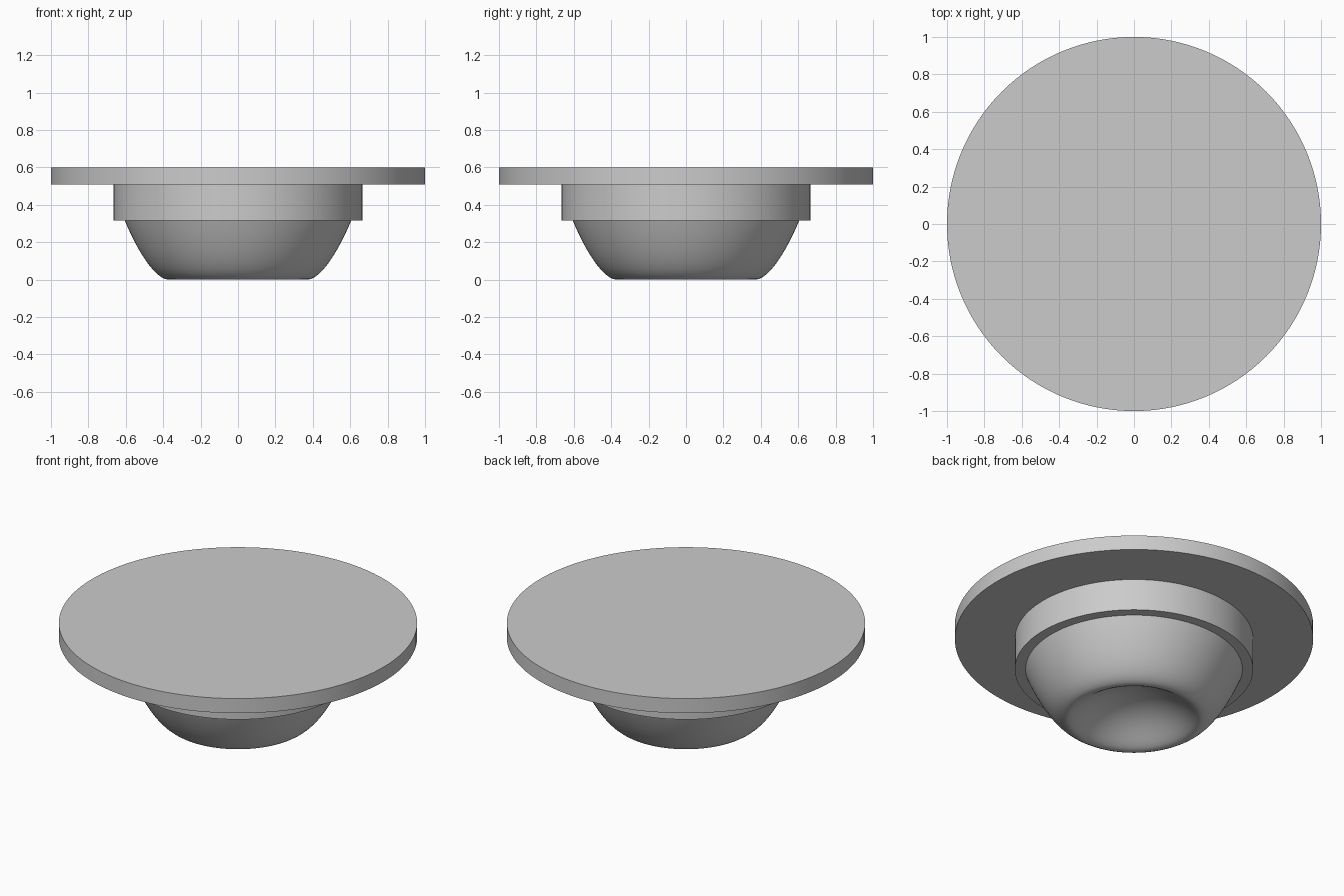
import bpy
import bmesh
import math

cube = bpy.data.objects.get("Cube")
if cube:
    bpy.data.objects.remove(cube, do_unlink=True)

# Single plain grey
grey = bpy.data.materials.new("light_grey")
grey.use_nodes = True
colour = (0.6, 0.6, 0.6, 1)
grey.diffuse_color = colour
grey.node_tree.nodes["Principled BSDF"].inputs["Base Color"].default_value = colour


def lathe(name, profile, segments=128):
    """Spin a profile of (radius, height) points around the z axis."""
    bm = bmesh.new()
    verts = [bm.verts.new((r, 0, z)) for r, z in profile]
    edges = [bm.edges.new(pair) for pair in zip(verts, verts[1:])]
    bmesh.ops.spin(bm, geom=verts + edges, cent=(0, 0, 0), axis=(0, 0, 1),
                   angle=math.tau, steps=segments, use_merge=False)
    bmesh.ops.remove_doubles(bm, verts=bm.verts, dist=1e-5)
    bmesh.ops.recalc_face_normals(bm, faces=bm.faces)
    mesh = bpy.data.meshes.new(name)
    bm.to_mesh(mesh)
    bm.free()
    mesh.materials.append(grey)
    obj = bpy.data.objects.new(name, mesh)
    bpy.context.collection.objects.link(obj)
    bpy.ops.object.select_all(action="DESELECT")
    obj.select_set(True)
    bpy.context.view_layer.objects.active = obj
    bpy.ops.object.shade_smooth_by_angle(angle=math.radians(35))
    return obj


def bezier(a, b, c, d, steps=14):
    """Points along a cubic curve in the (radius, height) plane."""
    ts = [i / steps for i in range(steps + 1)]
    return [tuple((1 - t) ** 3 * p + 3 * (1 - t) ** 2 * t * q
                  + 3 * (1 - t) * t * t * r + t ** 3 * s
                  for p, q, r, s in zip(a, b, c, d)) for t in ts]


# Wide flange and collar, stepped in one turned piece
flange_z, collar_z = 0.51, 0.315
lathe("flange_and_collar", [(0, 0.6), (1, 0.6), (1, flange_z), (0.665, flange_z),
                            (0.665, collar_z), (0.605, collar_z)])

# Rounded bowl, with a soft rim and a dished underside
outer = bezier((0.605, collar_z), (0.54, 0.16), (0.45, 0.01), (0.375, 0.0))
dish = bezier((0.375, 0.0), (0.31, 0.0), (0.22, 0.15), (0, 0.15))
lathe("bowl", outer + dish[1:])
